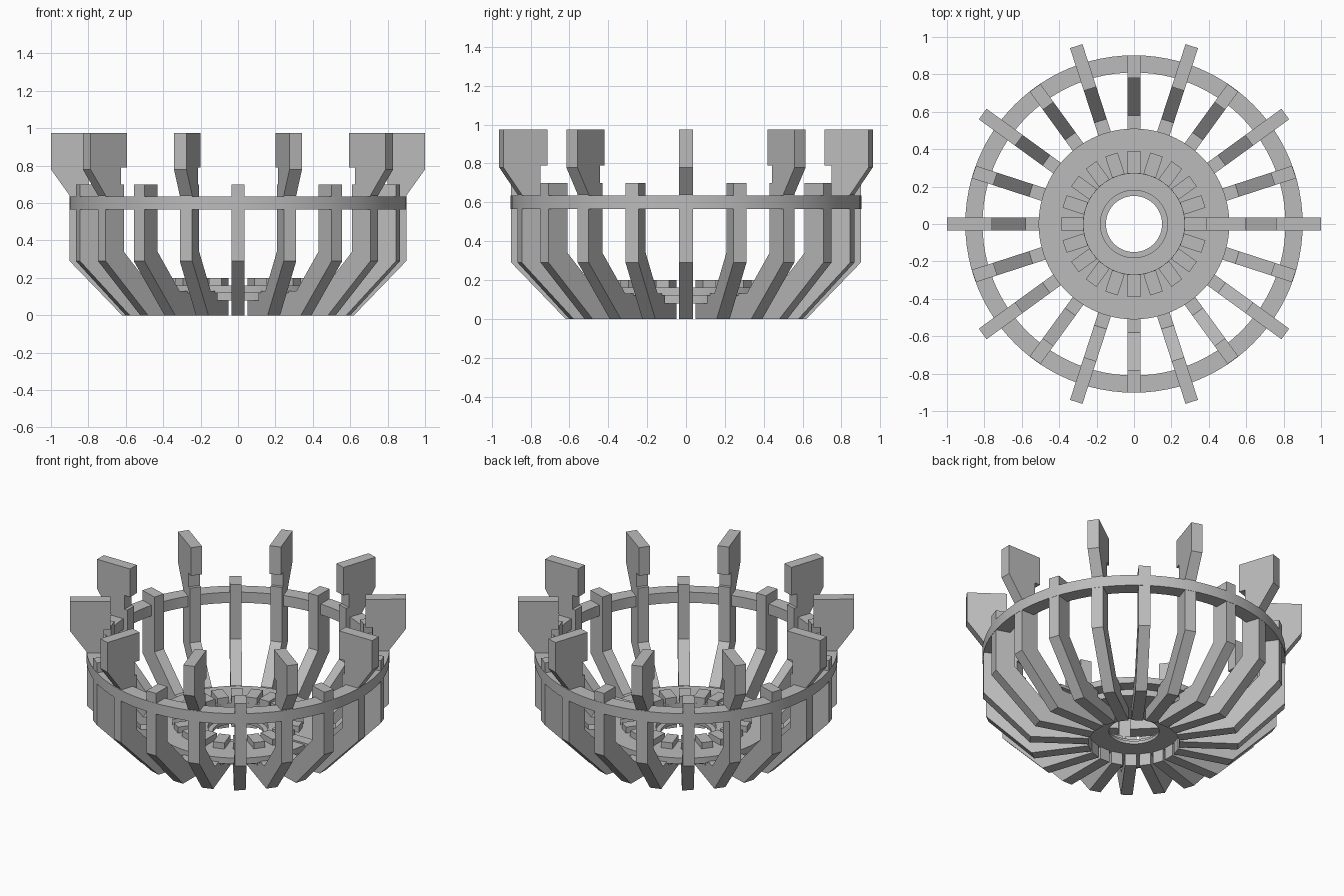
import bpy, bmesh, math
from mathutils import Matrix, Vector

cube = bpy.data.objects.get("Cube")
if cube:
    bpy.data.objects.remove(cube, do_unlink=True)

grey = bpy.data.materials.new("plain_grey")
grey.use_nodes = True
tone = (0.5, 0.5, 0.5, 1)
grey.diffuse_color = tone
grey.node_tree.nodes["Principled BSDF"].inputs["Base Color"].default_value = tone

RIBS = 20
WIDTH = 0.07
STEP = math.tau / RIBS


def finish(name, bm):
    bmesh.ops.recalc_face_normals(bm, faces=bm.faces)
    mesh = bpy.data.meshes.new(name)
    bm.to_mesh(mesh)
    bm.free()
    mesh.materials.append(grey)
    obj = bpy.data.objects.new(name, mesh)
    bpy.context.collection.objects.link(obj)
    return obj


def plate(name, profile, angle):
    """Upright plate with a (radius, height) outline, turned about z."""
    bm = bmesh.new()
    face = bm.faces.new([bm.verts.new((r, -WIDTH / 2, z)) for r, z in profile])
    out = bmesh.ops.extrude_face_region(bm, geom=[face])
    moved = [v for v in out["geom"] if isinstance(v, bmesh.types.BMVert)]
    bmesh.ops.translate(bm, verts=moved, vec=Vector((0, WIDTH, 0)))
    bm.transform(Matrix.Rotation(angle, 4, "Z"))
    return finish(name, bm)


def lathe(name, profile, segments=96):
    """Closed (radius, height) outline spun about z."""
    bm = bmesh.new()
    rings = []
    for i in range(segments):
        a = math.tau * i / segments
        rings.append([bm.verts.new((r * math.cos(a), r * math.sin(a), z)) for r, z in profile])
    n = len(profile)
    for i in range(segments):
        a, b = rings[i], rings[(i + 1) % segments]
        for j in range(n):
            k = (j + 1) % n
            bm.faces.new((a[j], b[j], b[k], a[k]))
    obj = finish(name, bm)
    bpy.ops.object.select_all(action="DESELECT")
    obj.select_set(True)
    bpy.context.view_layer.objects.active = obj
    bpy.ops.object.shade_smooth_by_angle(angle=math.radians(30))
    return obj


# Ribs: a shared lower elbow, then a short post or a tall flared head
elbow = [(0.78, 0.34), (0.58, 0.13), (0.46, 0.13), (0.46, 0.08), (0.27, 0.08),
         (0.27, 0), (0.62, 0), (0.9, 0.29)]
short_head = [(0.9, 0.7), (0.78, 0.7)]
tall_head = [(0.9, 0.64), (1, 0.78), (1, 0.975), (0.76, 0.975),
             (0.76, 0.79), (0.8, 0.79), (0.8, 0.7), (0.78, 0.7)]
tooth = [(0.27, 0.08), (0.39, 0.08), (0.39, 0.2), (0.27, 0.2)]

for i in range(RIBS):
    if i % 2:
        plate("short_rib", elbow + short_head, i * STEP)
    else:
        plate("tall_rib", elbow + tall_head, i * STEP)
    plate("hub_tooth", tooth, i * STEP)

# Strip lying on the hub at the left rib
plate("hub_strip", [(0.375, 0.15), (0.6, 0.15), (0.6, 0.17), (0.375, 0.17)], 0)

# Stepped hub disc with a central hole
lathe("hub_disc", [(0.15, 0.08), (0.43, 0.08), (0.43, 0.12), (0.51, 0.12), (0.51, 0.16),
                   (0.27, 0.16), (0.27, 0.13), (0.18, 0.13), (0.18, 0.1), (0.15, 0.1)])

# Hoop that ties the ribs together
lathe("hoop", [(0.81, 0.565), (0.902, 0.565), (0.902, 0.635), (0.81, 0.635)])
